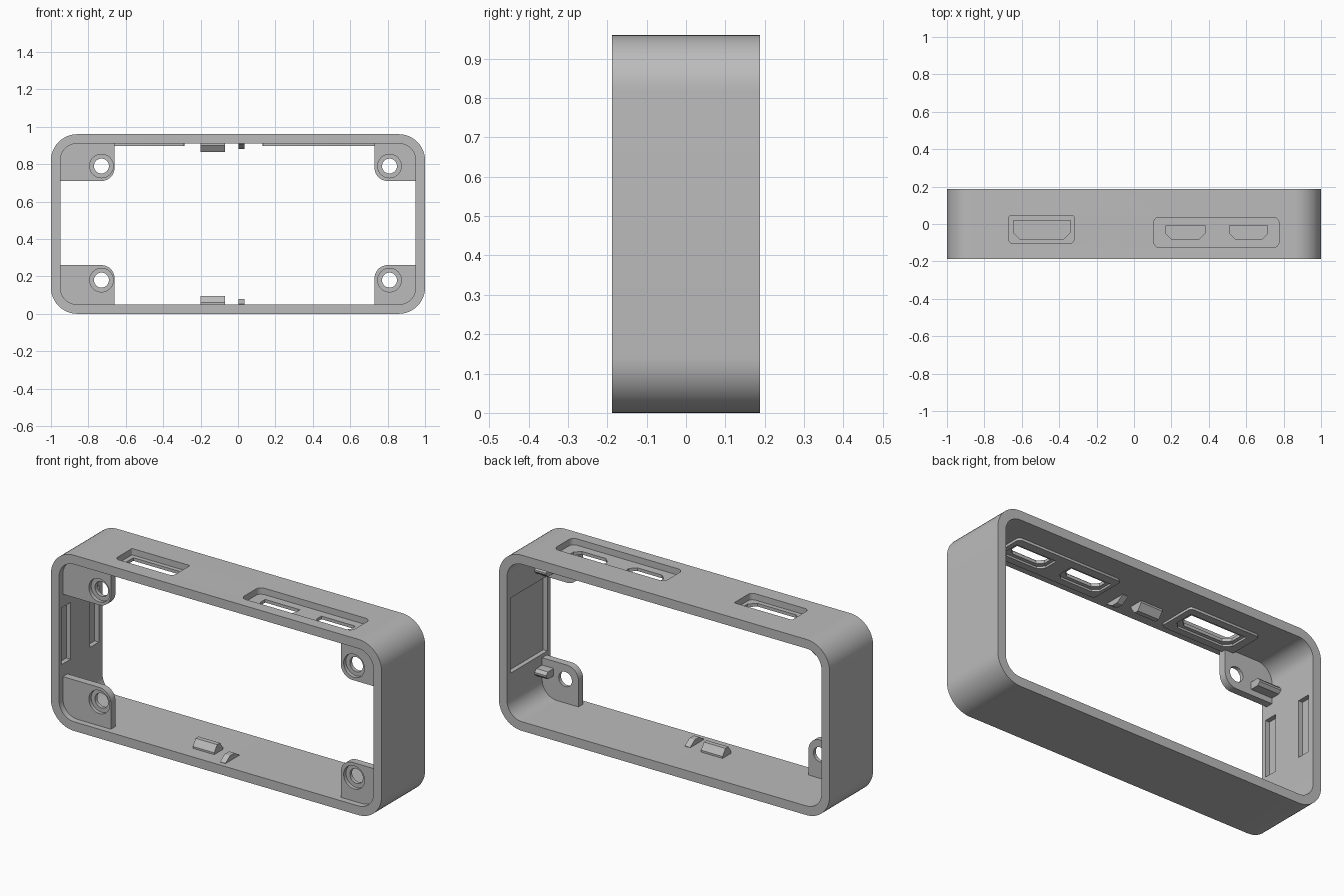
import bpy, bmesh, math

if "Cube" in bpy.data.objects:
    bpy.data.objects.remove(bpy.data.objects["Cube"], do_unlink=True)

grey = bpy.data.materials.new("plain_grey")
grey.use_nodes = True
grey.diffuse_color = (0.5, 0.5, 0.5, 1)
grey.node_tree.nodes["Principled BSDF"].inputs["Base Color"].default_value = (0.5, 0.5, 0.5, 1)


def rounded(u0, u1, v0, v1, radii, steps=12):
    """Rectangle outline; radii run from the low-low corner counter-clockwise."""
    pts = []
    corners = ((u0, v0, 1, 1), (u1, v0, -1, 1), (u1, v1, -1, -1), (u0, v1, 1, -1))
    for i, ((u, v, su, sv), r) in enumerate(zip(corners, radii)):
        if r == 0:
            pts.append((u, v))
            continue
        for k in range(steps + 1):
            a = math.pi * (1 + i / 2 + k / steps / 2)
            pts.append((u + su * r + r * math.cos(a), v + sv * r + r * math.sin(a)))
    return pts


def circle(u, v, r, n=40):
    return [(u + r * math.cos(2 * math.pi * k / n), v + r * math.sin(2 * math.pi * k / n))
            for k in range(n)]


def prism(name, outline, axis, a, b):
    """Extrude an outline along an axis from a to b."""
    place = {"x": lambda u, v, t: (t, u, v),
             "y": lambda u, v, t: (u, t, v),
             "z": lambda u, v, t: (u, v, t)}[axis]
    bm = bmesh.new()
    rings = [[bm.verts.new(place(u, v, t)) for u, v in outline] for t in (a, b)]
    n = len(outline)
    for ring in rings:
        bm.faces.new(ring)
    for i in range(n):
        j = (i + 1) % n
        bm.faces.new((rings[0][i], rings[0][j], rings[1][j], rings[1][i]))
    bmesh.ops.recalc_face_normals(bm, faces=bm.faces)
    mesh = bpy.data.meshes.new(name)
    bm.to_mesh(mesh)
    bm.free()
    mesh.materials.append(grey)
    obj = bpy.data.objects.new(name, mesh)
    bpy.context.collection.objects.link(obj)
    return obj


def combine(body, tool, operation="DIFFERENCE"):
    mod = body.modifiers.new("combine", "BOOLEAN")
    mod.operation = operation
    mod.solver = "EXACT"
    mod.object = tool
    bpy.context.view_layer.objects.active = body
    bpy.ops.object.modifier_apply(modifier=mod.name)
    bpy.data.objects.remove(tool, do_unlink=True)


def cut(body, outline, axis, a, b):
    combine(body, prism("cutter", outline, axis, a, b))


def port(x0, x1, y0, y1, c):
    """Connector outline with two clipped corners."""
    return [(x0, y0 + c), (x0 + c, y0), (x1 - c, y0), (x1, y0 + c), (x1, y1), (x0, y1)]


HALF, TOP, WALL, RAD = 0.188, 0.96, 0.05, 0.14
MID = TOP / 2

# Rounded frame with its open middle
frame = prism("frame", rounded(-1, 1, 0, TOP, [RAD] * 4), "y", -HALF, HALF)
cut(frame, rounded(-1 + WALL, 1 - WALL, WALL, TOP - WALL, [RAD - WALL] * 4), "y", -0.3, 0.3)

# Thickened pads behind the connectors
for x0, x1, y0, y1 in ((-0.71, -0.285, -0.14, 0.08), (0.13, 0.76, -0.14, 0.06)):
    combine(frame, prism("pad", rounded(x0, x1, y0, y1, [0.02] * 4, 3), "z", 0.897, 0.93), "UNION")

# Connector pockets and openings in the top wall
cut(frame, rounded(-0.67, -0.32, -0.105, 0.042, [0.025, 0.025, 0.006, 0.006], 5), "z", 0.925, 1.1)
cut(frame, rounded(0.105, 0.775, -0.125, 0.036, [0.03] * 4, 6), "z", 0.925, 1.1)
for x0, x1, y0, y1, c in ((-0.645, -0.34, -0.08, 0.018, 0.035),
                          (0.17, 0.38, -0.08, -0.008, 0.03),
                          (0.51, 0.715, -0.08, -0.008, 0.03)):
    cut(frame, port(x0, x1, y0, y1, c), "z", 0.8, 1.1)
    cut(frame, port(x0 - 0.02, x1 + 0.02, y0 - 0.02, y1 + 0.02, c), "z", 0.8, 0.908)

# Recesses inside the end walls
cut(frame, rounded(-0.16, 0.16, 0.28, 0.69, [0] * 4), "x", 0.9, 0.975)
for y0, y1 in ((-0.165, -0.09), (0.08, 0.155)):
    cut(frame, rounded(y0, y1, 0.33, 0.64, [0] * 4), "x", -0.975, -0.9)

# Screw tabs with counterbored holes, and small board stops behind them
for side, edge, hole, stop in (("right", -0.66, -0.73, -0.82), ("left", 0.73, 0.81, 0.88)):
    wall = math.copysign(0.955, edge)
    u0, u1 = sorted((edge, wall))
    for level, v0, v1, hz in (("lower", 0.045, 0.26, 0.18), ("upper", 0.71, 0.915, 0.79)):
        radii = [0] * 4
        corner = {("right", "lower"): 2, ("left", "lower"): 3,
                  ("right", "upper"): 1, ("left", "upper"): 0}[side, level]
        radii[corner] = 0.07
        tab = prism(f"{side}_{level}_tab", rounded(u0, u1, v0, v1, radii), "y", -0.155, -0.115)
        cut(tab, circle(hole, hz, 0.04), "y", -0.3, 0.1)
        cut(tab, circle(hole, hz, 0.063), "y", -0.3, -0.135)
        z = 0.2 if level == "lower" else TOP - 0.2
        prism(f"{side}_{level}_stop", rounded(-0.12, -0.05, z - 0.02, z + 0.02, [0, 0.015, 0.015, 0], 1),
              "x", stop, wall)

# Board clips on the floor and ceiling of the opening
for level in ("lower", "upper"):
    def height(h):
        return h if level == "lower" else TOP - h
    long_profile = [(-0.105, 0.04), (-0.105, 0.06), (-0.08, 0.095), (-0.055, 0.095),
                    (-0.03, 0.06), (-0.03, 0.04)]
    short_profile = [(-0.16, 0.04), (-0.16, 0.052), (-0.12, 0.078), (-0.08, 0.078),
                     (-0.04, 0.052), (-0.04, 0.04)]
    prism(level + "_long_clip", [(y, height(h)) for y, h in long_profile], "x", -0.2, -0.07)
    prism(level + "_short_clip", [(y, height(h)) for y, h in short_profile], "x", 0.003, 0.036)

# Smooth the round corners, keep the edges crisp
for obj in bpy.context.scene.objects:
    if obj.type == "MESH":
        bpy.ops.object.select_all(action="DESELECT")
        obj.select_set(True)
        bpy.context.view_layer.objects.active = obj
        bpy.ops.object.shade_smooth_by_angle(angle=math.radians(30))
